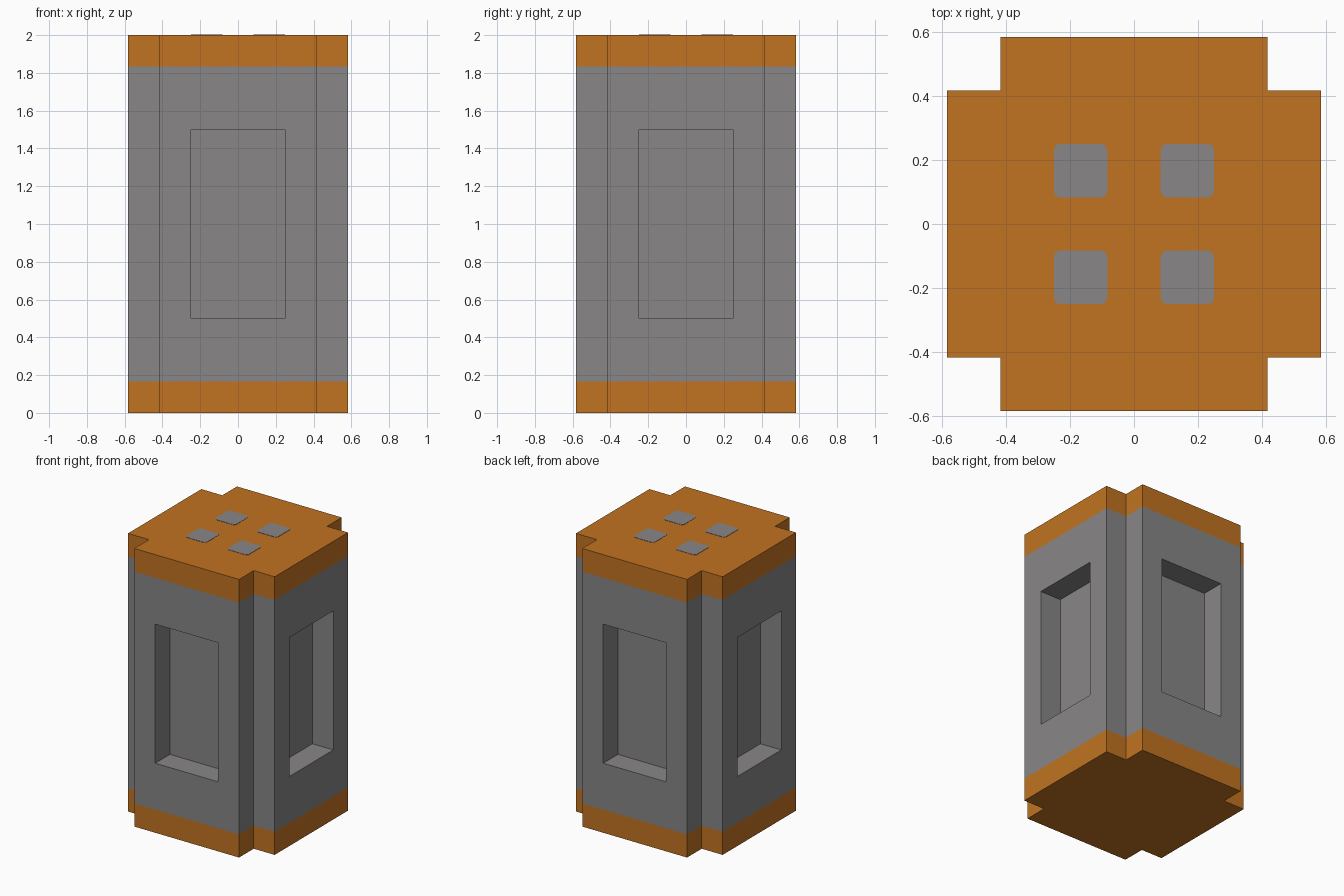
import bpy, bmesh
from mathutils import Vector

cube = bpy.data.objects.get("Cube")
if cube:
    bpy.data.objects.remove(cube, do_unlink=True)

U = 1 / 6                      # building unit
WIDE, NARROW, HEIGHT = 3.5 * U, 2.5 * U, 12 * U


def material(name, rgb):
    m = bpy.data.materials.new(name)
    m.use_nodes = True
    m.diffuse_color = (*rgb, 1)
    m.node_tree.nodes["Principled BSDF"].inputs["Base Color"].default_value = (*rgb, 1)
    return m


grey = material("stone grey", (0.246, 0.238, 0.238))
orange = material("copper orange", (0.533, 0.171, 0.015))


def add_object(name, bm, *mats):
    mesh = bpy.data.meshes.new(name)
    bm.to_mesh(mesh)
    bm.free()
    for m in mats:
        mesh.materials.append(m)
    obj = bpy.data.objects.new(name, mesh)
    bpy.context.collection.objects.link(obj)
    return obj


# Pillar: notched square outline stacked in three bands
outline = []
corner = [(WIDE, NARROW), (NARROW, NARROW), (NARROW, WIDE)]
for turn in range(4):
    outline += corner
    corner = [(-y, x) for x, y in corner]

bm = bmesh.new()
levels = [0, U, HEIGHT - U, HEIGHT]
rings = [[bm.verts.new((x, y, z)) for x, y in outline] for z in levels]
count = len(outline)
for low, high in zip(rings, rings[1:]):
    for i in range(count):
        j = (i + 1) % count
        bm.faces.new((low[i], low[j], high[j], high[i]))
bm.faces.new(rings[0][::-1])
bm.faces.new(rings[-1])
bm.normal_update()

# Orange end bands and caps, grey middle
for f in bm.faces:
    z = f.calc_center_median().z
    f.material_index = 0 if U < z < HEIGHT - U else 1

# Recessed panel in each wide side
panels = [f for f in bm.faces if f.material_index == 0
          and max(abs(c) for c in f.calc_center_median().xy) > WIDE - 0.01]
bmesh.ops.inset_individual(bm, faces=panels, thickness=U / 2)
for f in panels:
    centre = f.calc_center_median()
    for v in f.verts:
        d = v.co - centre
        side = Vector((d.x, d.y, 0)).normalized() * 1.5 * U
        v.co = centre + side + Vector((0, 0, 3 * U if d.z > 0 else -3 * U))
bm.normal_update()
bmesh.ops.inset_individual(bm, faces=panels, thickness=0, depth=-U)
add_object("pillar", bm, grey, orange)

# Four rounded square inlays on the top
for sx, xname in ((-1, "right"), (1, "left")):
    for sy, yname in ((-1, "front"), (1, "back")):
        bm = bmesh.new()
        bmesh.ops.create_cube(bm, size=1)
        bmesh.ops.scale(bm, vec=(U, U, 0.004), verts=bm.verts)
        upright = [e for e in bm.edges
                   if abs(e.verts[0].co.z - e.verts[1].co.z) > 0.001]
        bmesh.ops.bevel(bm, geom=upright, offset=0.02, segments=3,
                        profile=0.5, affect="EDGES")
        plate = add_object(f"top_inlay_{yname}_{xname}", bm, grey)
        plate.location = (sx * U, sy * U, HEIGHT)
